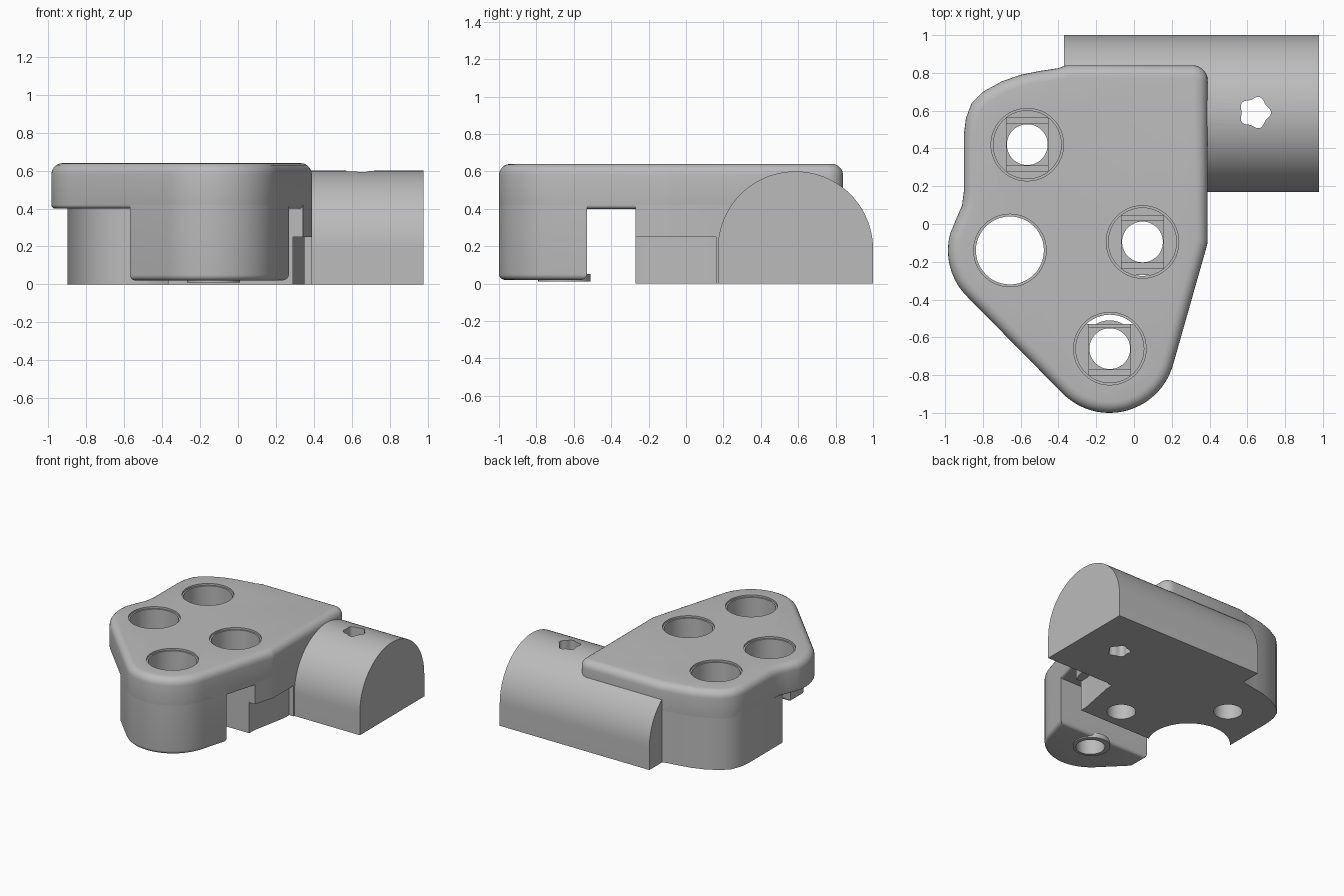
import bpy, bmesh
from math import sin, cos, pi, radians
from mathutils import Matrix, Vector

cube = bpy.data.objects.get("Cube")
if cube:
    bpy.data.objects.remove(cube, do_unlink=True)

grey = bpy.data.materials.new("plain grey")
grey.use_nodes = True
COLOUR = (0.5, 0.5, 0.5, 1)
grey.diffuse_color = COLOUR
grey.node_tree.nodes["Principled BSDF"].inputs["Base Color"].default_value = COLOUR


def arc(cx, cy, r, a, b, n=16):
    angles = [radians(a + (b - a) * i / n) for i in range(n + 1)]
    return [(cx + r * cos(t), cy + r * sin(t)) for t in angles]


def prism(name, pts, z0, z1, top=0, bottom=0, clips=(), matrix=None):
    """Extrude an outline, trim it with planes, then round its rims."""
    bm = bmesh.new()
    base = bm.faces.new([bm.verts.new((x, y, z0)) for x, y in pts])
    ext = bmesh.ops.extrude_face_region(bm, geom=[base])
    moved = [v for v in ext["geom"] if isinstance(v, bmesh.types.BMVert)]
    bmesh.ops.translate(bm, verts=moved, vec=(0, 0, z1 - z0))
    for co, no in clips:
        geom = bm.verts[:] + bm.edges[:] + bm.faces[:]
        cut = bmesh.ops.bisect_plane(bm, geom=geom, plane_co=co, plane_no=no, clear_outer=True)
        edges = [e for e in cut["geom_cut"] if isinstance(e, bmesh.types.BMEdge)]
        bmesh.ops.holes_fill(bm, edges=edges)
    bmesh.ops.recalc_face_normals(bm, faces=bm.faces)
    for z, size in ((z1, top), (z0, bottom)):
        if size:
            rim = [e for e in bm.edges if all(abs(v.co.z - z) < 1e-5 for v in e.verts)]
            bmesh.ops.bevel(bm, geom=rim, offset=size, segments=5, profile=0.5,
                            affect='EDGES', clamp_overlap=False)
    if matrix:
        bm.transform(matrix)
    bmesh.ops.recalc_face_normals(bm, faces=bm.faces)
    mesh = bpy.data.meshes.new(name)
    bm.to_mesh(mesh)
    bm.free()
    mesh.materials.append(grey)
    obj = bpy.data.objects.new(name, mesh)
    bpy.context.collection.objects.link(obj)
    return obj


def disc(name, x, y, r, z0, z1, n=48):
    return prism(name, arc(x, y, r, 0, 360, n)[:-1], z0, z1)


def box(name, x, y, hx, hy, z0, z1):
    return prism(name, [(x - hx, y - hy), (x + hx, y - hy), (x + hx, y + hy), (x - hx, y + hy)], z0, z1)


def carve(obj, cutters):
    bpy.ops.object.select_all(action='DESELECT')
    obj.select_set(True)
    bpy.context.view_layer.objects.active = obj
    for c in cutters:
        c.hide_render = True
        mod = obj.modifiers.new("cut", 'BOOLEAN')
        mod.operation = 'DIFFERENCE'
        mod.solver = 'EXACT'
        mod.object = c
        bpy.ops.object.modifier_apply(modifier=mod.name)
    bpy.ops.object.shade_smooth_by_angle(angle=radians(30))


# Shared outline of the body, anticlockwise from the back left
outline = [(-0.36, 0.84), (-0.4, 0.825), (-0.5, 0.81), (-0.6, 0.79), (-0.7, 0.755), (-0.8, 0.7),
           (-0.86, 0.64), (-0.89, 0.56), (-0.9, 0.48), (-0.9, 0.18), (-0.91, 0.1), (-0.94, 0.03)]
outline += arc(-0.64, -0.14, 0.345, 165, 225)
outline += arc(-0.13, -0.65, 0.35, 225, 345, 28)
outline += arc(0.24, -0.08, 0.15, 345, 360, 5)
outline += arc(0.31, 0.76, 0.08, 0, 90, 8)

plate = prism("top_plate", outline, 0.4, 0.64, top=0.06, bottom=0.02)
boss = prism("front_boss", outline, 0.02, 0.5, bottom=0.03,
             clips=[((0, -0.53, 0), (0, 1, 0)), ((-0.57, 0, 0), (-1, 0, 0))])
block = prism("rear_block", outline, 0, 0.5,
              clips=[((0, -0.27, 0), (0, -1, 0)), ((-0.9, 0, 0), (-1, 0, 0))])
ring = disc("boss_foot_ring", -0.13, -0.65, 0.14, 0.01, 0.05)

# Half-round arm running along x
to_x = Matrix(((0, 0, 1), (1, 0, 0), (0, 1, 0))).to_4x4()
profile = [(0.17, 0), (1, 0)] + arc(0.585, 0.185, 0.415, 0, 180, 48)
arm = prism("round_arm", profile, -0.37, 0.98, matrix=to_x)

# Stepped screw holes: flared mouth, counterbore, bridging steps, shaft
FLOOR = 0.27
screw_cutters = []
for x, y in [(-0.565, 0.42), (0.045, -0.095), (-0.128, -0.66)]:
    screw_cutters += [
        disc("mouth_cutter", x, y, 0.192, 0.625, 0.8),
        disc("bore_cutter", x, y, 0.18, FLOOR, 0.8),
        box("slot_cutter", x, y, 0.11, 0.14, FLOOR - 0.012, 0.8),
        box("square_cutter", x, y, 0.11, 0.11, FLOOR - 0.024, 0.8),
        disc("shaft_cutter", x, y, 0.108, -0.2, 0.8)]

open_hole = [disc("open_mouth_cutter", -0.657, -0.14, 0.192, 0.625, 0.8),
             disc("open_hole_cutter", -0.657, -0.14, 0.18, 0.2, 0.8)]
scoop = disc("scoop_cutter", -0.65, -0.14, 0.31, -0.2, 0.8)
side_recess = prism("side_recess_cutter",
                    [(0.29, -0.4), (0.29, -0.21), (0.35, 0.1), (0.35, 0.16), (0.6, 0.16), (0.6, -0.4)],
                    -0.1, 0.25)

# Lobed pin hole through the arm
lobes = [(0.64 + r * cos(t), 0.59 + r * sin(t))
         for t in [2 * pi * i / 40 for i in range(40)]
         for r in [0.078 + 0.008 * cos(5 * t)]]
pin = prism("pin_cutter", lobes, -0.2, 0.9)

carve(plate, screw_cutters + open_hole)
carve(boss, screw_cutters[10:])
carve(ring, screw_cutters[14:])
carve(block, [scoop, side_recess] + screw_cutters[:10])
carve(arm, [pin])

for c in screw_cutters + open_hole + [scoop, side_recess, pin]:
    bpy.data.objects.remove(c, do_unlink=True)
